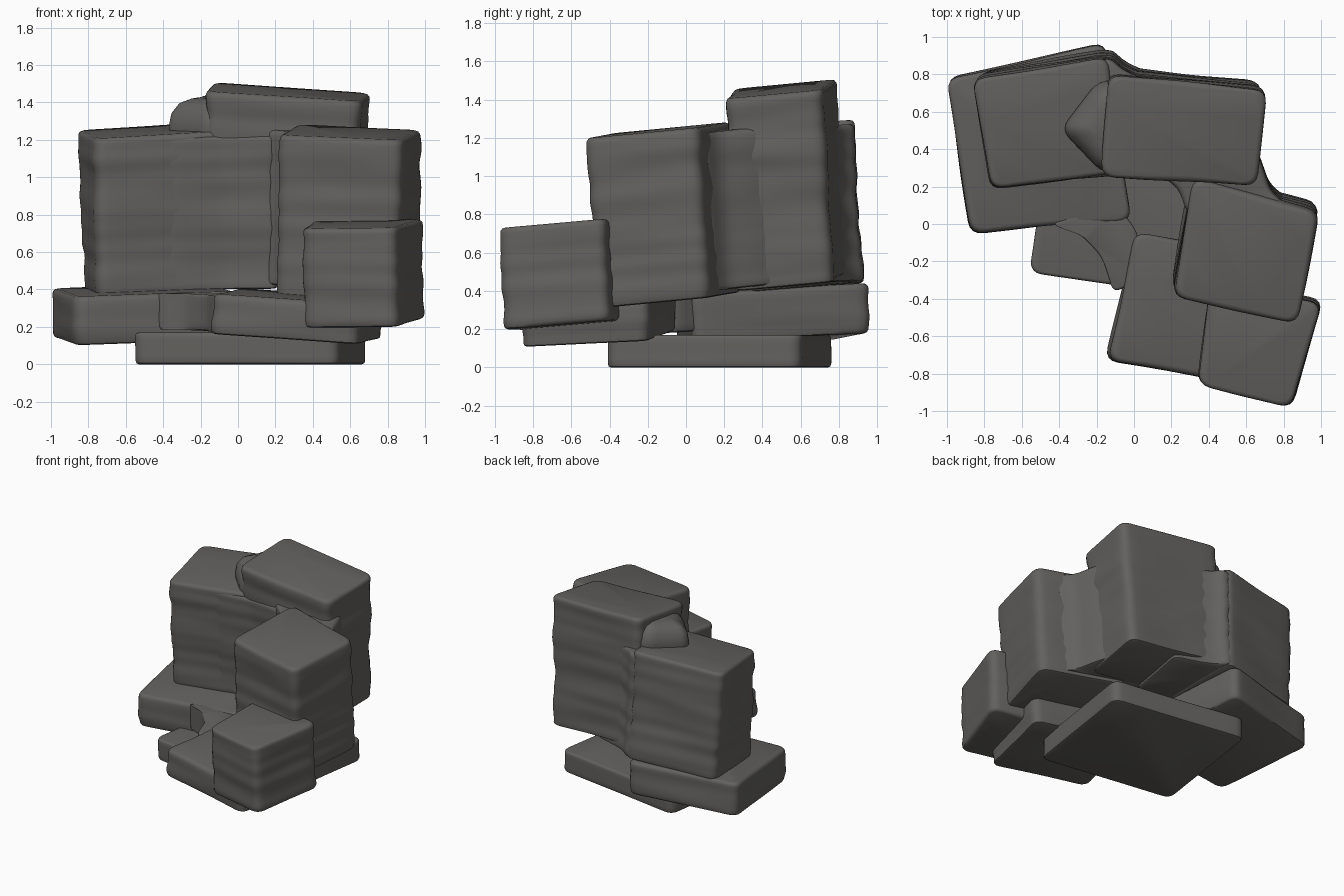
import bpy, bmesh, math
from mathutils import Vector, noise

if "Cube" in bpy.data.objects:
    bpy.data.objects.remove(bpy.data.objects["Cube"])

rock = bpy.data.materials.new("rock_grey")
rock.diffuse_color = (0.125, 0.12, 0.113, 1)
rock.use_nodes = True
rock.node_tree.nodes["Principled BSDF"].inputs["Base Color"].default_value = rock.diffuse_color


def outline(corners, radius):
    """Rounded, evenly subdivided outline from a few counter-clockwise corners."""
    pts, n, fillets = [], len(corners), []
    for i in range(n):
        a, b, c = (Vector(corners[(i + k) % n]) for k in (-1, 0, 1))
        r = min(radius, (a - b).length * 0.4, (c - b).length * 0.4)
        p, q = b + (a - b).normalized() * r, b + (c - b).normalized() * r
        fillets.append([p * (1 - t) ** 2 + b * 2 * t * (1 - t) + q * t * t
                        for t in (0, 0.25, 0.5, 0.75, 1)])
    for i in range(n):
        pts += fillets[i]
        end, start = fillets[i][-1], fillets[(i + 1) % n][0]
        steps = max(2, round((start - end).length / 0.08))
        pts += [end.lerp(start, k / steps) for k in range(1, steps)]
    return pts


def block(name, corners, bottom, top, slope=(0, 0), wobble=0.018,
          radius=0.07, bevel=0.03):
    """Weathered rock block: stacked rings that follow a tilted axis."""
    pts = outline(corners, radius)
    cen = sum((Vector(c) for c in corners), Vector((0, 0))) / len(corners)
    low = 0.02
    levels = [(bottom + low * (1 - math.cos(a)), -low * (1 - math.sin(a)))
              for a in (0, math.pi / 4)]
    z0, z1 = bottom + low, top - bevel
    count = max(2, round((z1 - z0) / 0.025))
    levels += [(z0 + (z1 - z0) * k / count, 0) for k in range(count + 1)]
    levels += [(z1 + bevel * math.sin(a), -bevel * (1 - math.cos(a)))
               for a in (math.pi / 6, math.pi / 3, math.pi / 2)]
    bm = bmesh.new()
    rings = []
    for z, inset in levels:
        ring = []
        for p in pts:
            strata = noise.noise(Vector((p.x * 0.9, p.y * 0.9, z * 11)))
            broad = noise.noise(Vector((p.x * 1.5 + 7, p.y * 1.5, z * 4)))
            d = inset + wobble * (0.7 * strata + broad)
            q = p + (p - cen).normalized() * d
            lean = 0.6 * (top - z)
            h = z + slope[0] * (q.x - cen.x) + slope[1] * (q.y - cen.y)
            ring.append(bm.verts.new((q.x + slope[0] * lean,
                                      q.y + slope[1] * lean, h)))
        rings.append(ring)
    n = len(pts)
    for a, b in zip(rings, rings[1:]):
        for i in range(n):
            j = (i + 1) % n
            bm.faces.new((a[i], a[j], b[j], b[i]))
    bm.faces.new(rings[0][::-1])
    bm.faces.new(rings[-1])
    mesh = bpy.data.meshes.new(name)
    bm.to_mesh(mesh)
    bm.free()
    mesh.materials.append(rock)
    ob = bpy.data.objects.new(name, mesh)
    bpy.context.collection.objects.link(ob)
    bpy.ops.object.select_all(action='DESELECT')
    ob.select_set(True)
    bpy.context.view_layer.objects.active = ob
    bpy.ops.object.shade_smooth_by_angle(angle=math.radians(40))
    return ob


# flat foundation slab
block("base_slab", [(-0.56, -0.26), (0.54, -0.42), (0.69, 0.6), (-0.41, 0.77)],
      0, 0.17, wobble=0.003, bevel=0.02)
# two low slabs and the web of rock joining them
block("left_slab", [(-0.87, -0.05), (-0.02, 0.02), (-0.16, 0.96), (-1.01, 0.78)],
      0.14, 0.4, (0.03, 0.06))
block("front_slab", [(-0.14, -0.73), (0.65, -0.87), (0.79, -0.2), (0.01, -0.05)],
      0.15, 0.365, (-0.06, 0.06))
block("slab_web", [(-0.45, 0.0), (-0.28, -0.06), (-0.17, -0.18), (-0.11, -0.37),
                   (0.03, -0.3), (0.02, -0.05), (-0.1, 0.12)],
      0.18, 0.375, (0, 0.05), wobble=0.004, radius=0.05, bevel=0.015)
# tall blocks at the back
block("back_left_block", [(-0.77, 0.18), (-0.08, 0.28), (-0.14, 0.89), (-0.86, 0.77)],
      0.4, 1.25, (0.05, 0.09))
block("back_right_block", [(-0.16, 0.26), (0.66, 0.2), (0.71, 0.71), (-0.13, 0.79)],
      0.45, 1.455, (-0.06, 0.1))
# rock joining the two tall blocks, with a sloping shoulder on top
block("back_web", [(-0.4, 0.235), (-0.08, 0.265), (0.2, 0.23), (0.25, 0.72),
                   (0.03, 0.78), (-0.06, 0.82), (-0.13, 0.885), (-0.3, 0.83)],
      0.43, 1.25, (0.02, 0.09), radius=0.05)
block("shoulder", [(-0.4, 0.5), (-0.17, 0.26), (0.0, 0.3), (0.0, 0.76), (-0.2, 0.76)],
      1.15, 1.43, (0.1, 0.08), wobble=0.004, bevel=0.13)
# stepped blocks at the right and the rock joining them to the back
block("right_block", [(0.21, -0.39), (0.87, -0.53), (0.99, 0.06), (0.32, 0.24)],
      0.35, 1.24, (-0.02, 0.1))
block("right_web", [(0.13, 0.27), (0.24, 0.19), (0.29, 0.05), (0.6, 0.0), (0.84, 0.08),
                    (0.73, 0.17), (0.68, 0.32), (0.6, 0.5), (0.2, 0.5)],
      0.42, 1.245, (-0.02, 0.1), wobble=0.01, radius=0.05)
block("front_right_block", [(0.34, -0.86), (0.84, -0.99), (1.0, -0.43), (0.41, -0.3)],
      0.22, 0.75, (0.03, 0.08))
